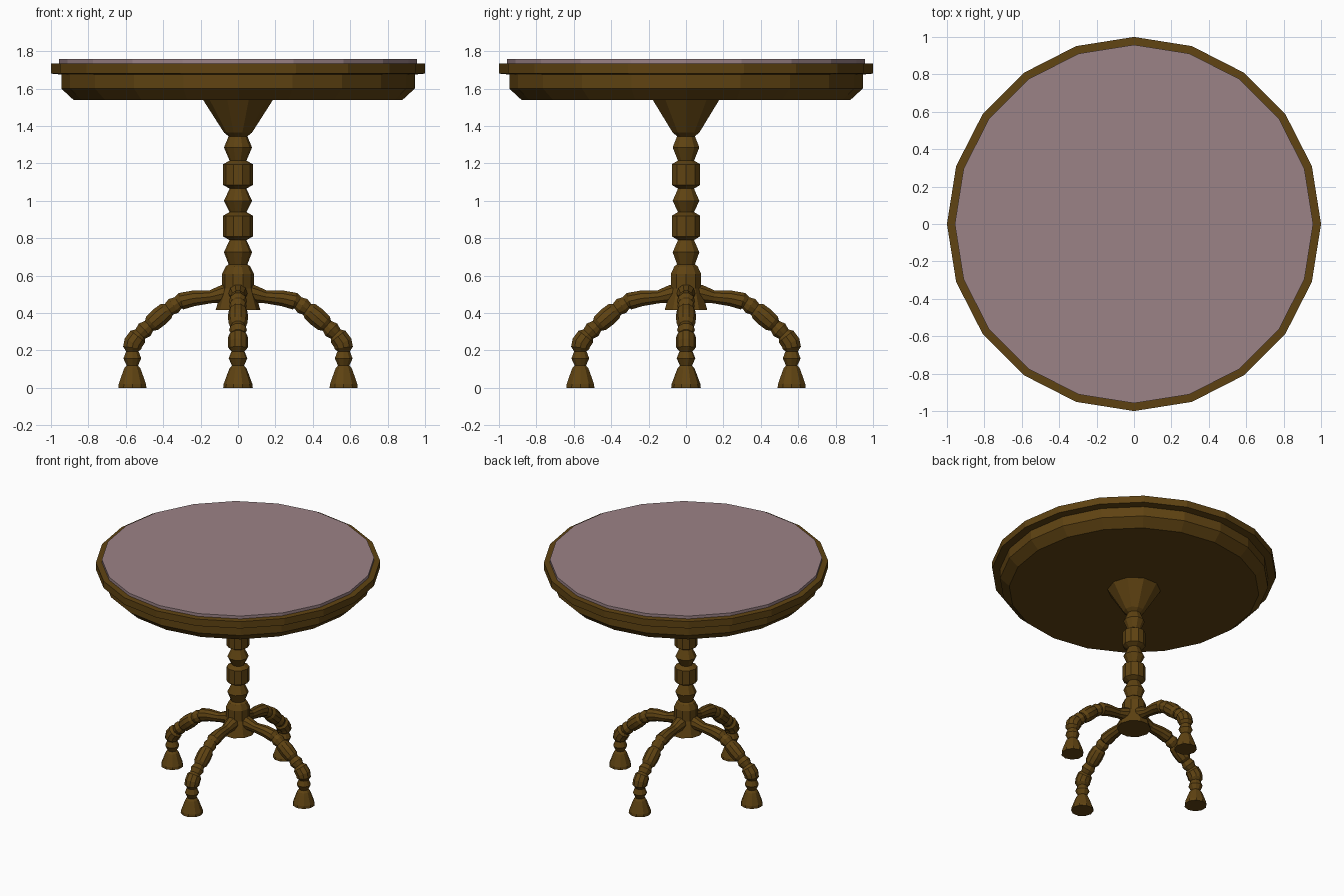
import bpy, bmesh
from math import sin, cos, pi
from mathutils import Vector, Matrix

if "Cube" in bpy.data.objects:
    bpy.data.objects.remove(bpy.data.objects["Cube"])


def material(name, color):
    m = bpy.data.materials.new(name)
    m.diffuse_color = color
    m.use_nodes = True
    m.node_tree.nodes["Principled BSDF"].inputs["Base Color"].default_value = m.diffuse_color
    return m


wood = material("dark_wood", (0.115, 0.056, 0.006, 1))
top_mat = material("mauve_top", (0.33, 0.225, 0.24, 1))


def skin(name, rings, mat):
    """Bridge a list of equal-sized vertex rings and cap both ends."""
    bm = bmesh.new()
    loops = [[bm.verts.new(p) for p in ring] for ring in rings]
    n = len(loops[0])
    for a, b in zip(loops, loops[1:]):
        for i in range(n):
            j = (i + 1) % n
            bm.faces.new((a[i], a[j], b[j], b[i]))
    bm.faces.new(loops[0][::-1])
    bm.faces.new(loops[-1])
    bmesh.ops.recalc_face_normals(bm, faces=bm.faces)
    me = bpy.data.meshes.new(name)
    bm.to_mesh(me)
    bm.free()
    me.materials.append(mat)
    ob = bpy.data.objects.new(name, me)
    bpy.context.collection.objects.link(ob)
    return ob


def lathe(name, profile, sides, mat):
    return skin(name, [[Vector((r * cos(2 * pi * i / sides), r * sin(2 * pi * i / sides), z))
                        for i in range(sides)] for r, z in profile], mat)


# Table top: moulded frame and inset panel
lathe("top_frame", [(0.88, 1.54), (0.945, 1.60), (0.945, 1.675), (1.0, 1.68),
                    (1.0, 1.733), (0.955, 1.735)], 20, wood)
lathe("top_panel", [(0.958, 1.72), (0.958, 1.757)], 20, top_mat)

# Turned column: flared hub, beads, then the cone under the top
column = [(0.12, 0.415), (0.085, 0.53), (0.085, 0.61), (0.065, 0.65), (0.05, 0.66)]
for z in (0.725, 1.0):
    column += [(0.075, z), (0.045, z + 0.065), (0.08, z + 0.085),
               (0.08, z + 0.195), (0.045, z + 0.215)]
column += [(0.075, 1.285), (0.05, 1.345), (0.075, 1.365), (0.187, 1.54)]
lathe("column", column, 10, wood)

# Leg foot and ankle (straight), then the arched beaded part: (x, z, radius)
path = [(0.565, 0.0, 0.079), (0.565, 0.02, 0.077), (0.565, 0.085, 0.053), (0.565, 0.105, 0.045),
        (0.565, 0.12, 0.032), (0.565, 0.157, 0.05), (0.565, 0.195, 0.035), (0.565, 0.215, 0.052),
        (0.56, 0.24, 0.054), (0.535, 0.275, 0.052), (0.523, 0.287, 0.037), (0.50, 0.31, 0.048),
        (0.475, 0.332, 0.036), (0.46, 0.345, 0.05), (0.42, 0.38, 0.054), (0.385, 0.41, 0.05),
        (0.37, 0.42, 0.038), (0.345, 0.438, 0.047), (0.32, 0.455, 0.037), (0.305, 0.463, 0.048),
        (0.24, 0.478, 0.044), (0.15, 0.486, 0.036), (0.08, 0.503, 0.05), (0.0, 0.515, 0.05)]


def leg_rings(turn, sides=10):
    rings = []
    for k, (x, z, r) in enumerate(path):
        a, b = path[max(k - 1, 0)], path[min(k + 1, len(path) - 1)]
        t = Vector((b[0] - a[0], 0, b[1] - a[1])).normalized()
        side = Vector((0, 1, 0))
        out = side.cross(t)
        rings.append([turn @ (Vector((x, 0, z)) + r * (side * cos(2 * pi * i / sides)
                      + out * sin(2 * pi * i / sides))) for i in range(sides)])
    return rings


for k, name in enumerate(("right", "back", "left", "front")):
    skin(name + "_leg", leg_rings(Matrix.Rotation(k * pi / 2, 3, 'Z')), wood)
